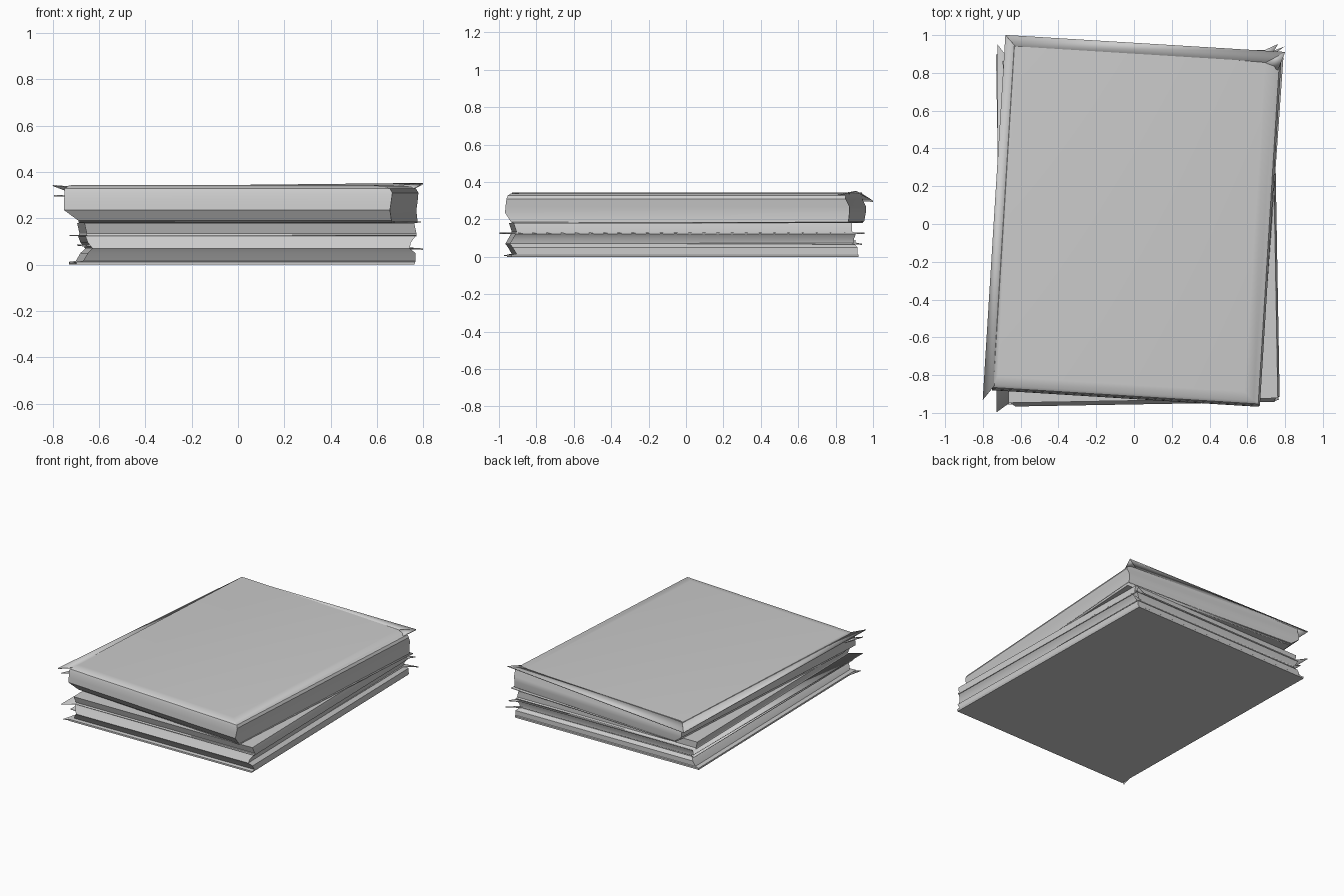
import bpy, bmesh, math
from mathutils import Matrix


def make_object(name, bm, turn):
    bmesh.ops.recalc_face_normals(bm, faces=bm.faces)
    bm.transform(Matrix.Rotation(math.radians(turn), 4, 'Z'))
    mesh = bpy.data.meshes.new(name)
    bm.to_mesh(mesh)
    bm.free()
    ob = bpy.data.objects.new(name, mesh)
    bpy.context.collection.objects.link(ob)
    bpy.context.view_layer.objects.active = ob
    ob.select_set(True)
    bpy.ops.object.shade_smooth_by_angle(angle=math.radians(30))
    ob.select_set(False)
    return ob


def block(name, levels, turn):
    """Loft rectangles given as (z, left, right, front, back)."""
    bm = bmesh.new()
    rings = [[bm.verts.new(p) for p in ((l, f, z), (r, f, z), (r, b, z), (l, b, z))]
             for z, l, r, f, b in levels]
    for lo, hi in zip(rings, rings[1:]):
        for i in range(4):
            j = (i + 1) % 4
            bm.faces.new((lo[i], lo[j], hi[j], hi[i]))
    bm.faces.new(rings[0])
    bm.faces.new(rings[-1])
    return make_object(name, bm, turn)


def flap(name, points, turn, thick=0.006):
    """Thin overhanging cover edge."""
    bm = bmesh.new()
    bm.faces.new([bm.verts.new(p) for p in points])
    ob = make_object(name, bm, turn)
    mod = ob.modifiers.new("thickness", 'SOLIDIFY')
    mod.thickness = thick
    mod.offset = 0
    return ob


LOW, TOP = 1.0, -3.55

# Lower book: bottom cover, pages with a creased spine, middle pages
block("lower_book", [
    (0.000, -.715, .745, -.945, .91),
    (0.012, -.715, .75, -.945, .91),
    (0.016, -.685, .75, -.92, .905),
    (0.050, -.665, .75, -.94, .905),
    (0.070, -.645, .725, -.955, .885),
    (0.095, -.665, .73, -.94, .885),
    (0.122, -.675, .75, -.925, .895)], LOW)
block("middle_pages", [
    (0.122, -.675, .755, -.925, .90),
    (0.135, -.670, .755, -.92, .875),
    (0.180, -.680, .745, -.935, .875)], LOW)
flap("bottom_cover_corner", [(-.69, -.925, .006), (-.745, -.96, .008),
                             (-.70, -.80, .006)], LOW)

# Cover edges sticking out between the pages
flap("middle_cover", [(-.745, -.984, .126), (-.66, -.925, .126), (.755, -.93, .126),
                      (.755, .90, .126), (.78, .94, .126), (.70, .905, .126),
                      (-.66, .90, .126), (-.705, .962, .126)], LOW)
flap("inner_cover", [(-.70, -.94, .085), (-.64, -.93, .08), (.72, -.93, .072),
                     (.73, .87, .07), (.815, .926, .067), (.70, .885, .075),
                     (-.64, .885, .08), (-.68, .92, .085)], LOW)

# Upper book with rounded top edges
block("upper_book", [
    (0.180, -.635, .72, -.87, .90),
    (0.190, -.635, .72, -.895, .915),
    (0.235, -.695, .715, -.925, .92),
    (0.270, -.695, .72, -.922, .92),
    (0.310, -.695, .725, -.917, .90),
    (0.328, -.695, .715, -.910, .90),
    (0.338, -.690, .69, -.895, .90),
    (0.343, -.670, .64, -.850, .90)], TOP)
flap("upper_book_bottom_cover", [(-.63, -.88, .184), (.72, -.89, .184),
                                 (.735, .93, .184), (-.63, .91, .184)], TOP)

# Overhanging back and left edges of the top cover
flap("top_cover_back_edge", [(-.68, .895, .335), (.645, .895, .34),
                             (.742, .958, .35), (-.741, .956, .297)], TOP)
flap("top_cover_left_edge", [(-.685, -.90, .336), (-.685, .90, .336),
                             (-.741, .956, .297), (-.741, -.978, .342)], TOP)
flap("top_cover_right_corner", [(.64, .895, .34), (.71, .86, .33),
                                (.742, .958, .35)], TOP)
flap("inner_corner", [(-.69, -.90, .296), (-.738, -.95, .298), (-.69, -.80, .296)], TOP)
